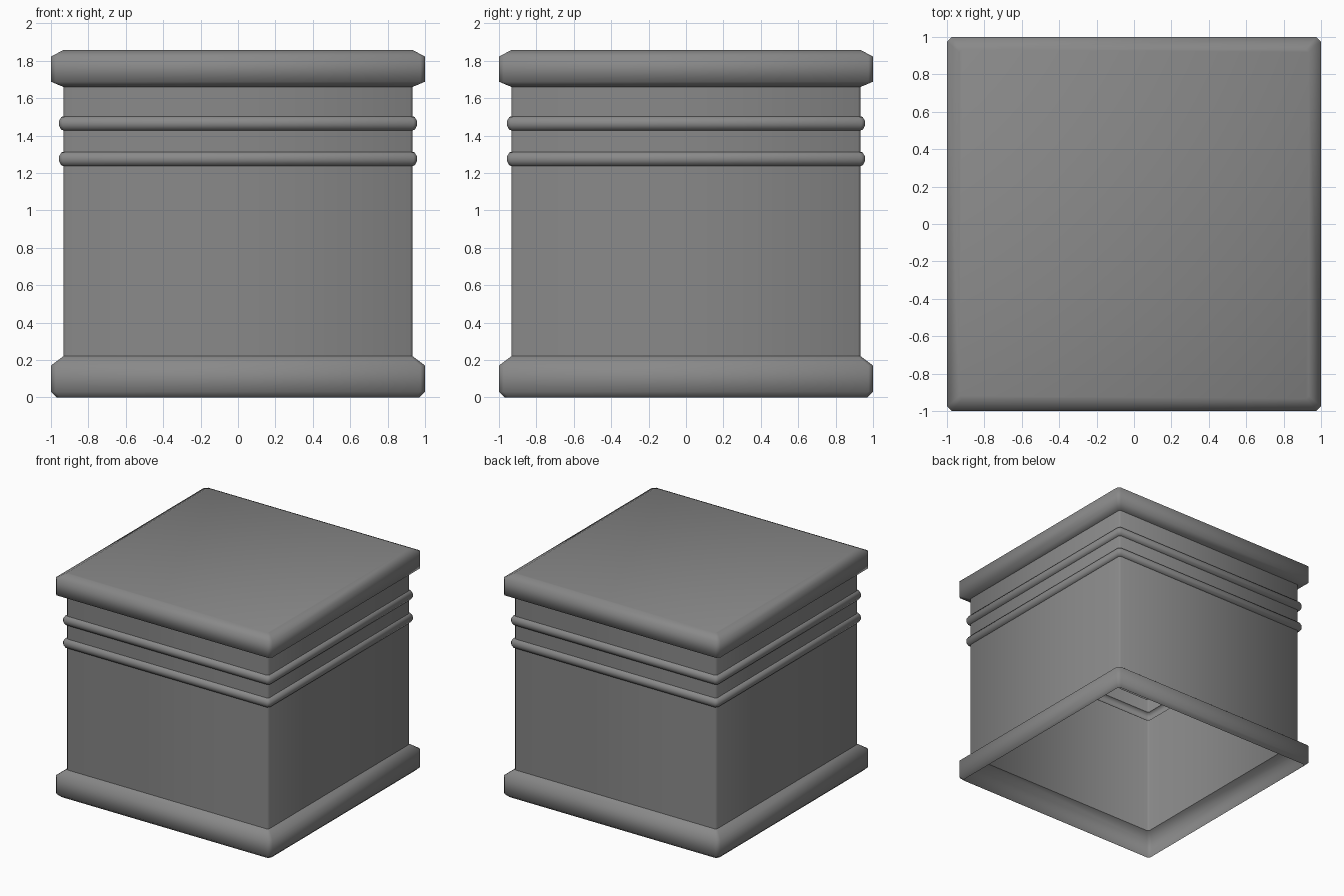
import bpy

cube = bpy.data.objects.get("Cube")
if cube:
    bpy.data.objects.remove(cube, do_unlink=True)

stone = bpy.data.materials.new("grey_stone")
stone.use_nodes = True
GREY = (0.25, 0.25, 0.25, 1)
stone.diffuse_color = GREY
stone.node_tree.nodes["Principled BSDF"].inputs["Base Color"].default_value = GREY

WALL = 0.934  # half width of the walls


def square_loop(half, cut, z):
    """Square outline with cut corners, counter-clockwise from above."""
    a, b = half, half - cut
    return [(a, -b, z), (a, b, z), (b, a, z), (-b, a, z),
            (-a, b, z), (-a, -b, z), (-b, -a, z), (b, -a, z)]


def shell(name, profile, capped=False):
    """Open shell through square outlines given as (half width, z)."""
    verts, faces = [], []
    for half, z in profile:
        cut = 0.015 + 0.15 * (half - WALL)
        verts += square_loop(half, cut, z)
    for row in range(len(profile) - 1):
        for i in range(8):
            j = (i + 1) % 8
            lo, hi = row * 8, row * 8 + 8
            faces.append((lo + i, lo + j, hi + j, hi + i))
    if capped:
        faces.append(tuple(range(len(verts) - 8, len(verts))))
    mesh = bpy.data.meshes.new(name)
    mesh.from_pydata(verts, [], faces)
    mesh.materials.append(stone)
    mesh.shade_smooth()
    obj = bpy.data.objects.new(name, mesh)
    bpy.context.collection.objects.link(obj)
    return obj


def moulding(name, z):
    """Thin rounded band around the walls, centred on height z."""
    shell(name, [(WALL, z - 0.038), (0.946, z - 0.033), (0.957, z - 0.012),
                 (0.957, z + 0.012), (0.946, z + 0.033), (WALL, z + 0.038)])


# Base, open underneath
shell("base_plinth", [(0.97, 0), (1, 0.03), (1, 0.17), (WALL, 0.22)])

# Walls between the mouldings
LOWER, UPPER = 1.275, 1.465
shell("main_walls", [(WALL, 0.22), (WALL, LOWER - 0.038)])
shell("middle_walls", [(WALL, LOWER + 0.038), (WALL, UPPER - 0.038)])
shell("upper_walls", [(WALL, UPPER + 0.038), (WALL, 1.66)])

moulding("lower_moulding", LOWER)
moulding("upper_moulding", UPPER)

# Top slab
shell("top_slab", [(WALL, 1.66), (1, 1.688), (1, 1.822), (WALL, 1.857)], capped=True)
